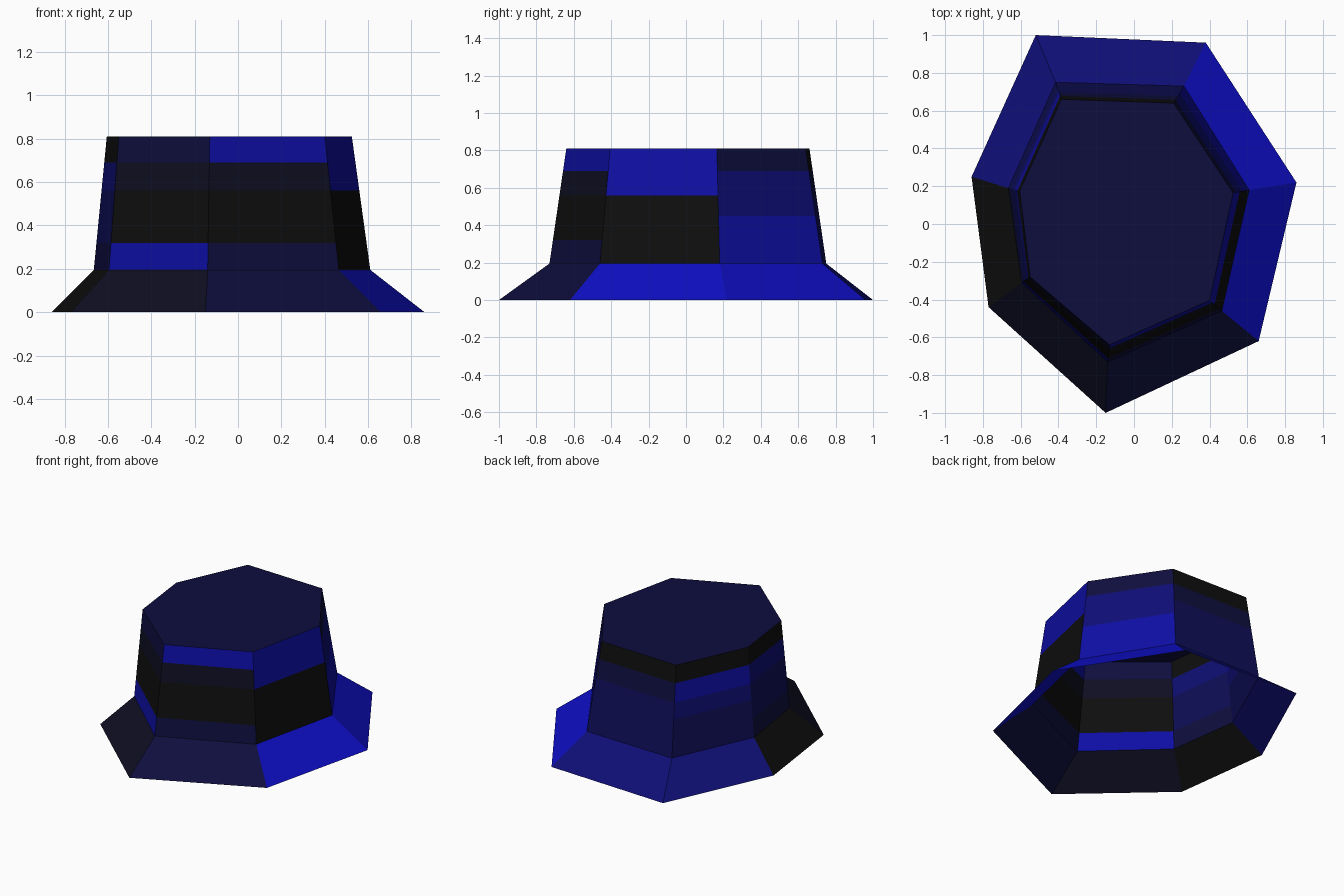
import bpy
import bmesh
from mathutils import Vector

default = bpy.data.objects.get("Cube")
if default:
    bpy.data.objects.remove(default, do_unlink=True)


def linear(value):
    c = value / 255
    return c / 12.92 if c <= 0.04045 else ((c + 0.055) / 1.055) ** 2.4


# Fabric colours: blacks through blues, differing only in blue strength
SHADES = {"black": 14, "ink": 34, "navy": 62, "indigo": 88,
          "royal": 118, "blue": 165, "bright_blue": 198}
NAMES = list(SHADES)
materials = []
for name, blue in SHADES.items():
    mat = bpy.data.materials.new(name)
    mat.use_nodes = True
    colour = (linear(14), linear(14), linear(blue), 1)
    mat.diffuse_color = colour
    bsdf = mat.node_tree.nodes["Principled BSDF"]
    bsdf.inputs["Base Color"].default_value = colour
    bsdf.inputs["Roughness"].default_value = 0.9
    materials.append(mat)


def ring(points, z):
    return [Vector((x, y, z)) for x, y in points]


# Seven-sided outlines, running from back right through back left, to the front
hem = ring([(-0.52, 1.0), (0.38, 0.96), (0.86, 0.22), (0.66, -0.62),
            (-0.15, -1.0), (-0.77, -0.44), (-0.86, 0.25)], 0)
seam = ring([(-0.415, 0.75), (0.265, 0.73), (0.61, 0.18), (0.465, -0.46),
             (-0.14, -0.73), (-0.595, -0.31), (-0.665, 0.19)], 0.195)
rim = ring([(-0.385, 0.66), (0.21, 0.64), (0.525, 0.165), (0.40, -0.405),
            (-0.13, -0.64), (-0.55, -0.28), (-0.605, 0.175)], 0.81)


def finish(name, bm):
    mesh = bpy.data.meshes.new(name)
    bm.to_mesh(mesh)
    bm.free()
    for mat in materials:
        mesh.materials.append(mat)
    obj = bpy.data.objects.new(name, mesh)
    bpy.context.collection.objects.link(obj)


def loft(name, lower, upper, heights, colours):
    """Wall between two outlines, cut at heights; colours[side] lists its bands."""
    bm = bmesh.new()
    z0, z1 = lower[0].z, upper[0].z
    rows = [[bm.verts.new(a.lerp(b, (z - z0) / (z1 - z0)))
             for a, b in zip(lower, upper)] for z in heights]
    for side, bands in enumerate(colours):
        nxt = (side + 1) % len(lower)
        for low, high, shade in zip(rows, rows[1:], bands):
            face = bm.faces.new((low[nxt], low[side], high[side], high[nxt]))
            face.material_index = NAMES.index(shade)
    finish(name, bm)


# Flared brim, one colour per panel
loft("brim", hem, seam, [0, 0.195],
     [["royal"], ["bright_blue"], ["bright_blue"], ["navy"], ["ink"],
      ["black"], ["royal"]])

# Banded crown, colours listed from seam to rim on each side
loft("crown", seam, rim, [0.195, 0.32, 0.45, 0.56, 0.69, 0.81], [
    ["indigo", "indigo", "indigo", "navy", "black"],
    ["blue", "blue", "royal", "royal", "navy"],
    ["black", "black", "black", "blue", "blue"],
    ["navy", "black", "black", "ink", "blue"],
    ["blue", "black", "black", "ink", "navy"],
    ["navy", "indigo", "indigo", "royal", "black"],
    ["indigo", "indigo", "royal", "blue", "black"]])

# Flat top panel
bm = bmesh.new()
panel = bm.faces.new([bm.verts.new(p) for p in reversed(rim)])
panel.material_index = NAMES.index("navy")
finish("top_panel", bm)
